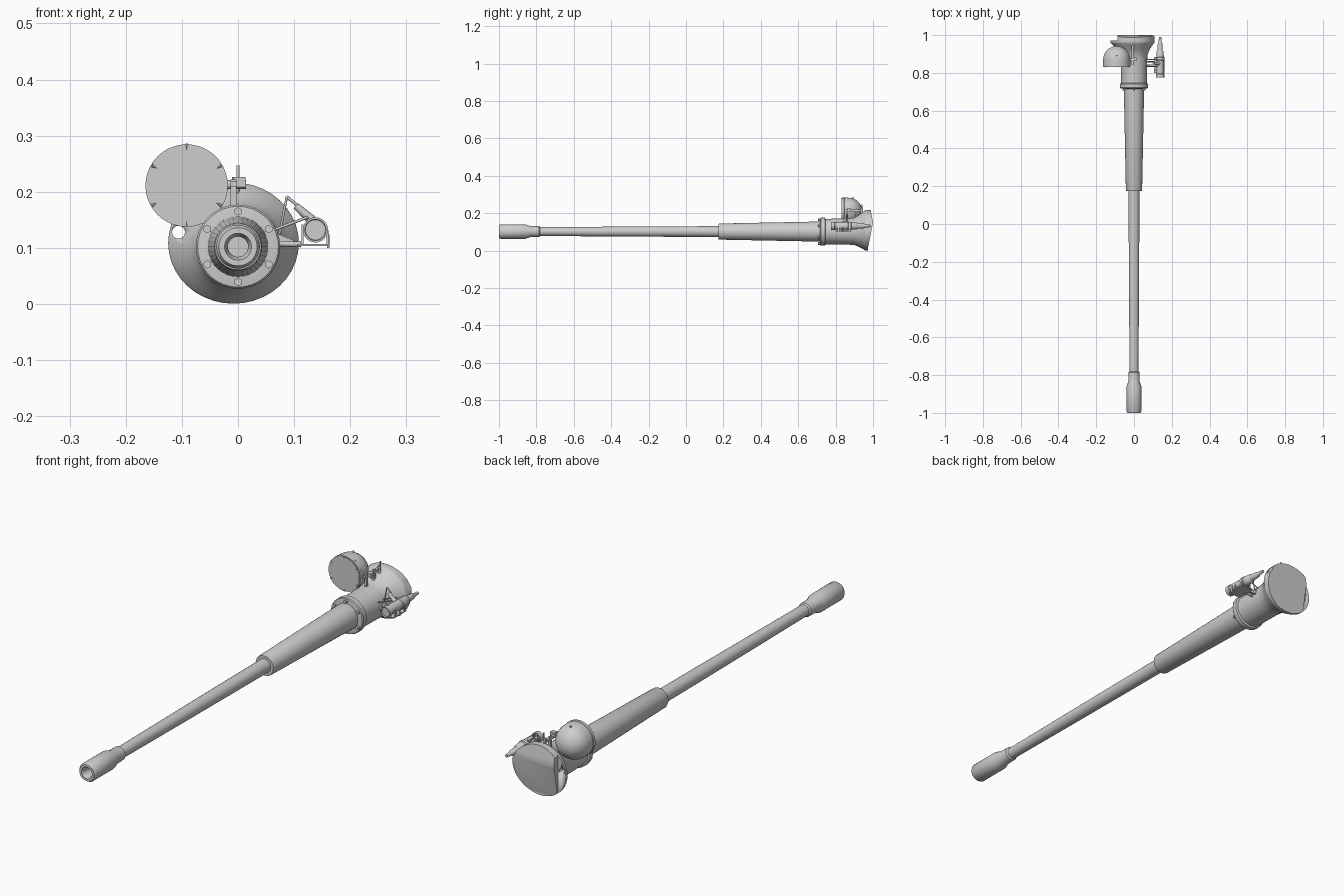
import bpy, bmesh, math
from mathutils import Vector, Matrix

if "Cube" in bpy.data.objects:
    bpy.data.objects.remove(bpy.data.objects["Cube"])

AXIS_Z = 0.102


def colour(name, v):
    m = bpy.data.materials.new(name)
    m.diffuse_color = (v, v, v, 1)
    m.use_nodes = True
    m.node_tree.nodes["Principled BSDF"].inputs["Base Color"].default_value = m.diffuse_color
    return m


STEEL = colour("light_grey_steel", 0.61)


def finish(name, bm, smooth=True):
    bmesh.ops.recalc_face_normals(bm, faces=bm.faces)
    me = bpy.data.meshes.new(name)
    bm.to_mesh(me)
    bm.free()
    ob = bpy.data.objects.new(name, me)
    bpy.context.collection.objects.link(ob)
    me.materials.append(STEEL)
    if smooth:
        bpy.ops.object.select_all(action='DESELECT')
        ob.select_set(True)
        bpy.context.view_layer.objects.active = ob
        bpy.ops.object.shade_smooth_by_angle(angle=math.radians(35))
    return ob


def loft(name, rings, smooth=True):
    """Skin matching rings of points and cap both ends."""
    bm = bmesh.new()
    vs = [[bm.verts.new(p) for p in r] for r in rings]
    n = len(vs[0])
    for a, b in zip(vs, vs[1:]):
        for i in range(n):
            j = (i + 1) % n
            bm.faces.new((a[i], a[j], b[j], b[i]))
    bm.faces.new(vs[0])
    bm.faces.new(vs[-1])
    return finish(name, bm, smooth)


def ellipse(y, cx, cz, rx, rz, n=40):
    return [(cx + rx * math.cos(2 * math.pi * i / n), y,
             cz + rz * math.sin(2 * math.pi * i / n)) for i in range(n)]


def lathe(name, profile, cx=0.0, cz=AXIS_Z, n=36):
    """Turn (y, radius) pairs about a line parallel to y."""
    return loft(name, [ellipse(y, cx, cz, r, r, n) for y, r in profile])


def rod(name, a, b, r1, r2=None, n=12):
    a, b = Vector(a), Vector(b)
    d = b - a
    bm = bmesh.new()
    rot = d.to_track_quat('Z', 'Y').to_matrix().to_4x4()
    bmesh.ops.create_cone(bm, cap_ends=True, segments=n, radius1=r1,
                          radius2=r1 if r2 is None else r2, depth=d.length,
                          matrix=Matrix.Translation((a + b) / 2) @ rot)
    return finish(name, bm, n > 6)


def box(name, lo, hi):
    lo, hi = Vector(lo), Vector(hi)
    bm = bmesh.new()
    bmesh.ops.create_cube(bm, size=1, matrix=Matrix.Translation((lo + hi) / 2)
                          @ Matrix.Diagonal((*(hi - lo), 1)))
    return finish(name, bm, False)


# Barrel, with open bore and thick muzzle
lathe("barrel", [(-0.90, 0.018), (-0.985, 0.018), (-1.0, 0.024), (-1.0, 0.034),
                 (-0.992, 0.039), (-0.86, 0.039), (-0.832, 0.030), (-0.785, 0.029),
                 (-0.78, 0.0235), (-0.42, 0.026), (-0.06, 0.028), (0.2, 0.029)])
# Thick tapered rear sleeve
lathe("barrel_sleeve", [(0.175, 0.028), (0.175, 0.041), (0.18, 0.043), (0.73, 0.054)])
# Bolted collar
lathe("collar", [(0.715, 0.052), (0.718, 0.072), (0.722, 0.075),
                 (0.742, 0.075), (0.746, 0.068)])
for k in range(6):
    t = math.radians(90 + 60 * k)
    x, z = 0.063 * math.cos(t), AXIS_Z + 0.063 * math.sin(t)
    rod("collar_bolt", (x, 0.706, z), (x, 0.72, z), 0.0075, n=6)

# Mantlet tube flaring to an oval mounting rim
mount = loft("mantlet", [ellipse(*r) for r in (
    (0.742, 0, 0.102, 0.068, 0.068), (0.87, 0, 0.102, 0.070, 0.070),
    (0.90, -0.001, 0.103, 0.074, 0.073), (0.92, -0.003, 0.105, 0.084, 0.083),
    (0.94, -0.006, 0.107, 0.099, 0.095), (0.957, -0.008, 0.1085, 0.114, 0.106),
    (0.961, -0.008, 0.1085, 0.1165, 0.108), (0.972, -0.008, 0.1085, 0.1165, 0.108))])

# Rear face: oval cut by a side plane and ridged into two slopes
front, back = [], []
for x, y, z in ellipse(0.962, -0.008, 0.1085, 0.1165, 0.108):
    x = max(x, -0.088)
    front.append((x, y, z))
    back.append((x, 1.0 - (0.012 * (z - 0.15) / 0.066 if z > 0.15
                          else 0.030 * (0.15 - z) / 0.15), z))
bm = bmesh.new()
f = [bm.verts.new(p) for p in front]
b = [bm.verts.new(p) for p in back]
for i in range(len(f)):
    j = (i + 1) % len(f)
    bm.faces.new((f[i], f[j], b[j], b[i]))
bm.faces.new(f)
right = min(range(0, 10), key=lambda i: abs(back[i][2] - 0.15))
left = 20 - right
for i in (right, left):
    b[i].co.z = f[i].co.z = 0.15
    b[i].co.y = 1.0
bm.faces.new([b[i] for i in range(right, left + 1)])
bm.faces.new([b[i % 40] for i in range(left, right + 41)])
finish("mantlet_rear", bm)

# Sighting hole through the rim
cutter = rod("hole_cutter", (-0.106, 0.90, 0.128), (-0.106, 1.02, 0.128), 0.0115, n=20)
cutter.hide_render = True
cutter.hide_viewport = True
cut = mount.modifiers.new("hole", 'BOOLEAN')
cut.object = cutter
cut.operation = 'DIFFERENCE'

# Searchlight with domed back
LX, LZ, LR = -0.0915, 0.211, 0.0735
dome = [(0.868 + 0.074 * math.sin(t), max(0.002, 0.072 * math.cos(t)))
        for t in [math.radians(9 * k) for k in range(11)]]
lathe("searchlight", [(0.834, 0.071), (0.834, LR), (0.846, LR), (0.848, 0.072)] + dome,
      LX, LZ, 40)
lathe("searchlight_lens", [(0.832, 0.070), (0.836, 0.070)], LX, LZ, 40)
for k in range(6):
    t = math.radians(90 + 60 * k)
    c, s = math.cos(t), math.sin(t)
    rod("lens_clip", (LX + 0.0715 * c, 0.832, LZ + 0.0715 * s),
        (LX + 0.062 * c, 0.832, LZ + 0.062 * s), 0.003, 0.0005, 6)
rod("dome_knob", (LX, 0.89, LZ + 0.064), (LX, 0.895, LZ + 0.073), 0.004)

# Searchlight bracket
for y in (0.855, 0.905):
    box("bracket_post", (-0.013, y, 0.165), (-0.003, y + 0.01, 0.222))
box("bracket_rail", (-0.013, 0.845, 0.209), (-0.002, 0.945, 0.219))
rod("bracket_pivot", (-0.035, 0.87, 0.213), (0.014, 0.87, 0.213), 0.008)
box("bracket_clamp", (-0.008, 0.862, 0.208), (0.013, 0.882, 0.226))
rod("bracket_foot", (-0.004, 0.94, 0.18), (-0.004, 0.94, 0.226), 0.007)
rod("bracket_pin", (0, 0.94, 0.215), (0, 0.94, 0.247), 0.003)

# Side lamp: stepped cylinder running out to a tapered tail
SX, SZ = 0.138, 0.132
lathe("side_lamp", [(0.781, 0.018), (0.775, 0.019), (0.775, 0.0225), (0.795, 0.0225),
                    (0.797, 0.020), (0.865, 0.020), (0.868, 0.0225), (0.882, 0.0225),
                    (0.885, 0.020), (0.915, 0.018), (0.92, 0.014), (0.955, 0.012),
                    (0.962, 0.008), (0.99, 0.006)], SX, SZ, 24)
# Side lamp cradle, struts and levers
box("cradle_plate", (0.105, 0.80, 0.103), (0.161, 0.885, 0.107))
for y in (0.81, 0.87):
    box("cradle_side", (0.113, y, 0.104), (0.117, y + 0.01, 0.142))
    box("cradle_side", (0.158, y, 0.104), (0.161, y + 0.01, 0.132))
rod("cradle_pin", (0.161, 0.84, 0.10), (0.161, 0.84, 0.124), 0.0025)
rod("cradle_strut", (0.06, 0.84, 0.108), (0.112, 0.84, 0.106), 0.005)
for y in (0.835, 0.87):
    rod("upper_strut", (0.064, y, 0.132), (0.125, y, 0.155), 0.0025)
rod("lever_upright", (0.074, 0.86, 0.125), (0.087, 0.86, 0.191), 0.0022)
rod("lever_cross", (0.087, 0.86, 0.191), (0.108, 0.86, 0.174), 0.0028)
rod("lever_grip", (0.103, 0.85, 0.175), (0.132, 0.85, 0.149), 0.006, 0.009)
# Gusset on the mantlet side
gusset = [(0.064, 0.128), (0.064, 0.106), (0.104, 0.104), (0.098, 0.114)]
loft("gusset", [[(x, y, z) for x, z in gusset] for y in (0.855, 0.863)], False)
